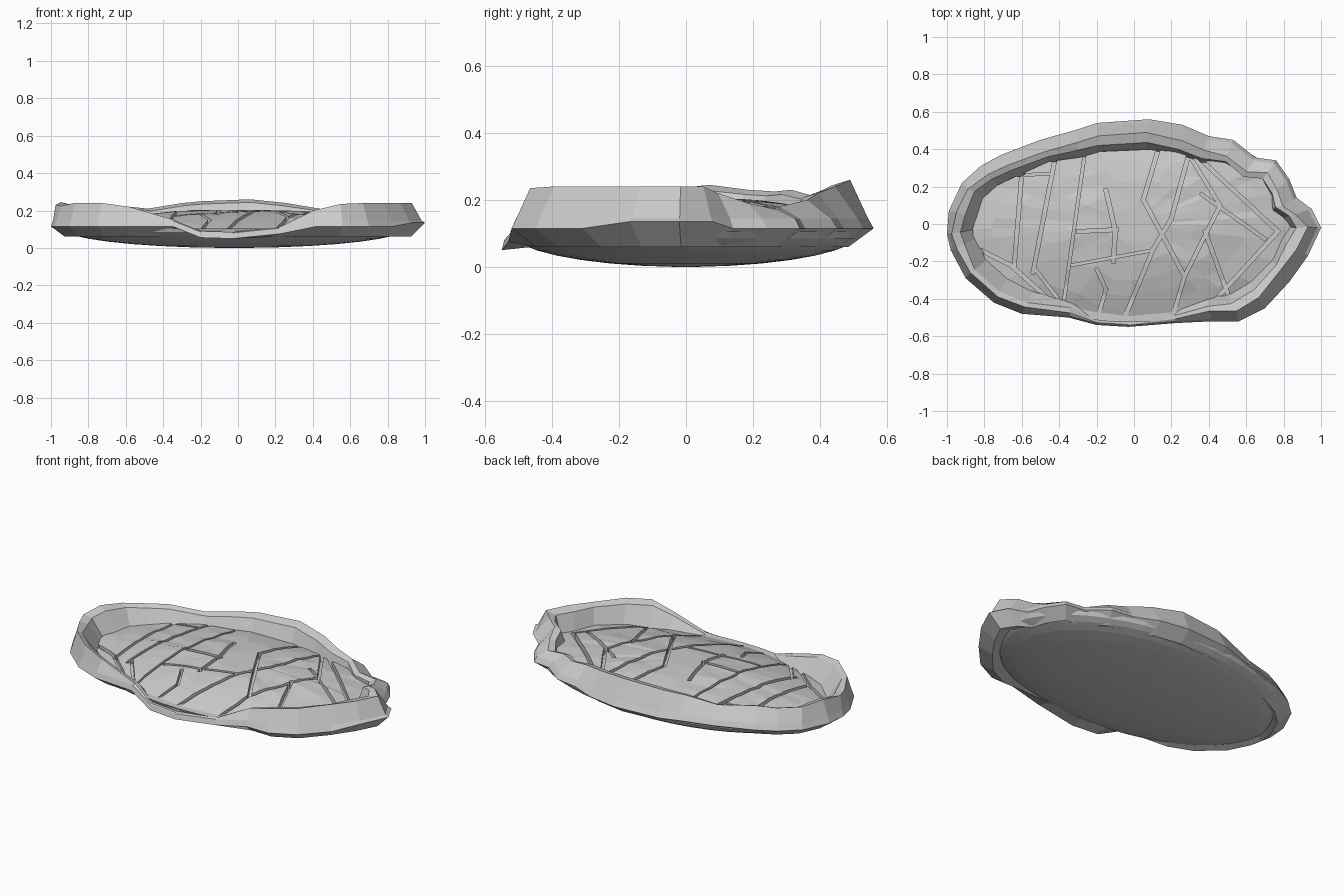
import bpy, bmesh, math, random
from mathutils import Vector

if "Cube" in bpy.data.objects:
    bpy.data.objects.remove(bpy.data.objects["Cube"])

random.seed(4)

# Rim stations: outer x, outer y, crest height (clockwise from the left end)
RIM = [(-1, -.05, .23), (-.99, .07, .245), (-.92, .22, .23), (-.82, .31, .225), (-.71, .37, .23),
       (-.5, .45, .21), (-.32, .5, .24), (-.2, .54, .25), (.08, .56, .26), (.26, .53, .24),
       (.4, .47, .22), (.53, .45, .2), (.65, .355, .18), (.76, .34, .17), (.83, .24, .19),
       (.87, .14, .22), (.95, .08, .24), (1, -.02, .24), (.93, -.17, .24), (.83, -.31, .24),
       (.7, -.45, .24), (.56, -.52, .235), (.42, -.52, .2), (.22, -.53, .11), (-.03, -.55, .085),
       (-.2, -.54, .09), (-.35, -.5, .15), (-.6, -.48, .22), (-.75, -.42, .24), (-.9, -.29, .24),
       (-.98, -.14, .225)]

# Crack polylines seen from above
CRACKS = [
    [(-.6, .27), (-.64, -.22)], [(-.42, .36), (-.54, -.26)], [(-.26, .4), (-.38, -.45)],
    [(-.15, .18), (-.1, -.04), (-.11, -.2)], [(-.3, -.04), (-.09, -.03)], [(-.33, -.22), (.1, -.14)],
    [(.13, .4), (.05, .13), (.27, -.28)], [(.3, .4), (.2, .03), (.1, -.14), (-.05, -.5)],
    [(.3, .36), (.46, .1), (.27, -.28), (.2, -.52)], [(.34, .36), (.77, -.04), (.44, -.4)],
    [(.36, .16), (.7, -.08)], [(.38, -.04), (.54, -.48)],
    [(-.2, -.24), (-.15, -.35), (-.2, -.52)], [(-.82, -.14), (-.66, -.22), (-.4, -.45)],
    [(-.53, -.24), (-.39, -.42)], [(-.62, .26), (-.44, .27)]]


def make(name, verts, faces):
    me = bpy.data.meshes.new(name)
    me.from_pydata(verts, [], faces)
    bm = bmesh.new()
    bm.from_mesh(me)
    bmesh.ops.recalc_face_normals(bm, faces=bm.faces)
    bm.to_mesh(me)
    bm.free()
    ob = bpy.data.objects.new(name, me)
    bpy.context.collection.objects.link(ob)
    return ob


def dome(x, y):
    return .205 - .1 * (x / .95) ** 2 - (.42 if y < 0 else .22) * y * y


def loft(rings, closed):
    n = len(rings[0])
    verts = [p for r in rings for p in r]
    faces = []
    for i in range(len(rings) if closed else len(rings) - 1):
        a, b = i * n, (i + 1) % len(rings) * n
        faces += [(a + j, a + (j + 1) % n, b + (j + 1) % n, b + j) for j in range(n)]
    if not closed:
        faces += [tuple(range(n)), tuple(range(len(verts) - n, len(verts)))]
    return verts, faces


def jit(s=.008):
    return random.uniform(-s, s)


def inward(x, y):
    return Vector((-x / .95 ** 2, -y / .53 ** 2)).normalized()


# Shallow elliptical underside
rings = []
for i in range(9):
    t = math.radians(4 + 86 * i / 8)
    rings.append([(-.02 + .92 * math.sin(t) * math.cos(a), .525 * math.sin(t) * math.sin(a),
                   .105 * (1 - math.cos(t))) for a in [math.tau * k / 48 for k in range(48)]])
make("bowl_base", *loft(rings, False))

# Raised uneven rim, dipping low at the front
profile = [[] for _ in range(6)]
floor_edge = []
for x, y, h in RIM:
    d = inward(x, y)
    f = max(0, (h - .085) / .16)
    slope = (.03 + .05 * max(0, x) + .07 * max(0, y)) * min(1, .4 + f)
    width = .04 + .12 * f
    mid = min(.135, h - .015)
    section = [(.075, .06), (0, mid - .02 * (x < .9)), (.006 + .15 * slope, mid + .01),
               (slope, h), (slope + .3 * width, h - .015 * f), (width + .012, .085)]
    for k, (inset, z) in enumerate(section):
        px, py = x + d.x * inset, y + d.y * inset
        if k > 2:
            px, py = px + jit(.01) * f, py + jit(.01) * f
        if k == 5:
            z = min(z, dome(px, py) - .01)
        profile[k].append((px, py, z))
    floor_edge.append((x + d.x * (width - .01), y + d.y * (width - .01)))
make("rim", *loft(profile, True))

# Domed floor that becomes the broken slabs
rings = [[(x, y, .08) for x, y in floor_edge]]
for s in (1, .88, .74, .58, .4, .2):
    rings.append([(x * s, y * s, dome(x * s, y * s) + (jit(.006) if s > .3 else 0))
                  for x, y in floor_edge])
floor = make("cracked_slabs", *loft(rings, False))

# Crack cutters: thin prisms following the dome
verts, faces = [], []
for line in CRACKS:
    w = random.uniform(.007, .011)
    for p, q in zip(line, line[1:]):
        p, q = Vector(p), Vector(q)
        side = (q - p).normalized()
        ext = side * w * .8
        side = Vector((-side.y, side.x)) * w
        n = 4
        base = len(verts)
        for i in range(n + 1):
            c = (p - ext).lerp(q + ext, i / n)
            lo = dome(*c) - .035 + jit(.002)
            for s, z in ((-1, lo), (1, lo), (1, .35), (-1, .35)):
                verts.append((c.x + s * side.x, c.y + s * side.y, z))
        for i in range(n):
            a = base + i * 4
            faces += [(a + j, a + (j + 1) % 4, a + 4 + (j + 1) % 4, a + 4 + j) for j in range(4)]
        faces += [(base, base + 1, base + 2, base + 3),
                  tuple(base + n * 4 + j for j in range(4))]
cutter = make("crack_cutter", verts, faces)
cutter.hide_render = True
mod = floor.modifiers.new("cracks", 'BOOLEAN')
mod.operation = 'DIFFERENCE'
mod.solver = 'EXACT'
mod.use_self = True
mod.object = cutter
bpy.context.view_layer.objects.active = floor
bpy.ops.object.modifier_apply(modifier=mod.name)
bpy.data.objects.remove(cutter)
